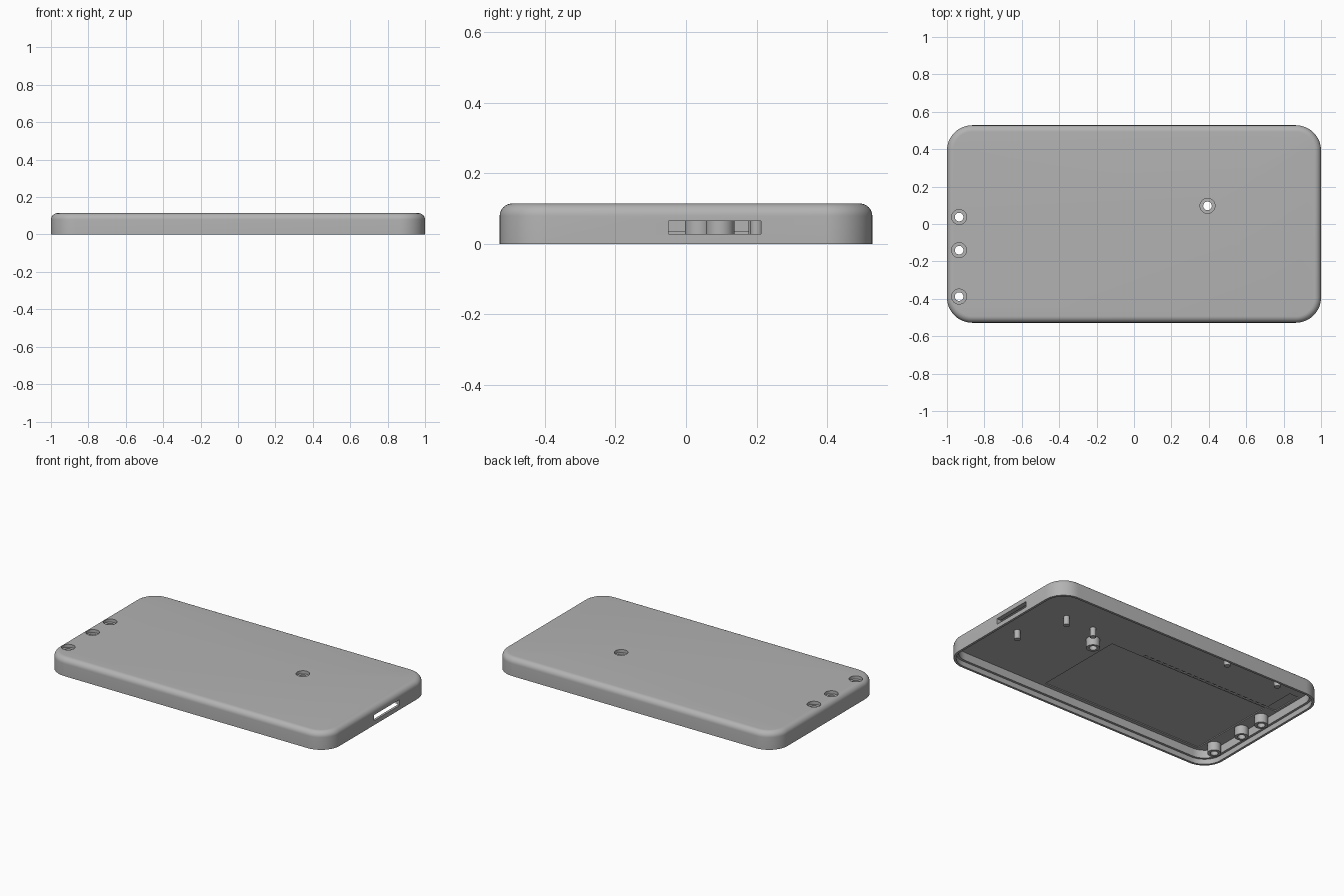
import bpy, bmesh, math

cube = bpy.data.objects.get("Cube")
if cube:
    bpy.data.objects.remove(cube, do_unlink=True)

W, D, H = 2.0, 1.056, 0.114      # overall size
CORNER, FILLET = 0.135, 0.035    # plan corner and top edge radii
WALL, LIP, LIP_H = 0.03, 0.015, 0.033
ROOF = 0.085                     # underside of the top plate
HOLE_R, BORE_R, BORE_Z = 0.023, 0.04, 0.094
BOSS_Z = 0.028

grey = bpy.data.materials.new("plain_grey")
grey.use_nodes = True
colour = (0.45, 0.45, 0.45, 1)
grey.diffuse_color = colour
grey.node_tree.nodes["Principled BSDF"].inputs["Base Color"].default_value = colour


def finish(bm, name):
    bmesh.ops.recalc_face_normals(bm, faces=bm.faces)
    mesh = bpy.data.meshes.new(name)
    bm.to_mesh(mesh)
    bm.free()
    mesh.materials.append(grey)
    ob = bpy.data.objects.new(name, mesh)
    bpy.context.collection.objects.link(ob)
    return ob


def smooth(ob):
    bpy.ops.object.select_all(action='DESELECT')
    ob.select_set(True)
    bpy.context.view_layer.objects.active = ob
    bpy.ops.object.shade_smooth_by_angle(angle=math.radians(30))


def rounded_loop(bm, inset, z, steps=12):
    """Rounded rectangle of vertices, moved in from the outline."""
    r = CORNER - inset
    verts = []
    for q, (sx, sy) in enumerate([(1, 1), (-1, 1), (-1, -1), (1, -1)]):
        for i in range(steps + 1):
            a = (q + i / steps) * math.pi / 2
            verts.append(bm.verts.new((sx * (W / 2 - CORNER) + r * math.cos(a),
                                       sy * (D / 2 - CORNER) + r * math.sin(a), z)))
    return verts


def bridge(bm, a, b):
    for i in range(len(a)):
        j = (i + 1) % len(a)
        bm.faces.new((a[i], a[j], b[j], b[i]))


def box(bm, x0, x1, y0, y1, z0, z1):
    v = bmesh.ops.create_cube(bm, size=1)["verts"]
    bmesh.ops.scale(bm, vec=(x1 - x0, y1 - y0, z1 - z0), verts=v)
    bmesh.ops.translate(bm, vec=((x0 + x1) / 2, (y0 + y1) / 2, (z0 + z1) / 2), verts=v)


def cylinder(bm, x, y, r, z0, z1, sides=32):
    v = bmesh.ops.create_cone(bm, cap_ends=True, segments=sides, radius1=r,
                              radius2=r, depth=z1 - z0)["verts"]
    bmesh.ops.translate(bm, vec=(x, y, (z0 + z1) / 2), verts=v)


def cut(target, bm):
    cutter = finish(bm, "cutter")
    cutter.hide_render = True
    mod = target.modifiers.new("cut", 'BOOLEAN')
    mod.operation, mod.solver, mod.object = 'DIFFERENCE', 'EXACT', cutter
    bpy.context.view_layer.objects.active = target
    bpy.ops.object.modifier_apply(modifier=mod.name)
    bpy.data.objects.remove(cutter, do_unlink=True)


# Case shell: inside plate, stepped lip, outer wall and rounded top edge
profile = [(WALL, ROOF), (WALL, LIP_H), (LIP, LIP_H), (LIP, 0), (0, 0)]
for i in range(9):
    a = i / 8 * math.pi / 2
    profile.append((FILLET * (1 - math.cos(a)), H - FILLET * (1 - math.sin(a))))
bm = bmesh.new()
loops = [rounded_loop(bm, *p) for p in profile]
for a, b in zip(loops, loops[1:]):
    bridge(bm, a, b)
bm.faces.new(loops[0])
bm.faces.new(loops[-1])
shell = finish(bm, "case_shell")

# Screw holes: through hole, then wide counterbore from above
holes = [(-0.935, 0.037), (-0.935, -0.14), (-0.935, -0.388), (0.393, 0.097)]
for r, z in ((HOLE_R, 0.05), (BORE_R, BORE_Z)):
    bm = bmesh.new()
    for x, y in holes:
        cylinder(bm, x, y, r, z, 0.2)
    cut(shell, bm)

# Side slot in the end wall
bm = bmesh.new()
box(bm, 0.9, 1.1, -0.05, 0.213, 0.028, 0.065)
cut(shell, bm)

# Shallow recesses under the plate, with a row of pin pockets
bm = bmesh.new()
box(bm, -0.885, 0.276, -0.475, 0.13, 0.06, ROOF + 0.006)
box(bm, -0.955, -0.89, 0.14, 0.35, 0.06, ROOF + 0.006)
for i in range(20):
    x = 0.03 - i * 0.047
    box(bm, x - 0.015, x + 0.015, 0.14, 0.152, 0.06, ROOF + 0.006)
cut(shell, bm)
smooth(shell)

# Screw bosses: hollow tubes under the plate
for n, (x, y) in enumerate(holes):
    bm = bmesh.new()
    rings = []
    for r, z in ((BORE_R, BOSS_Z), (BORE_R, BORE_Z - 0.002),
                 (HOLE_R, BORE_Z - 0.002), (HOLE_R, BOSS_Z)):
        rings.append([bm.verts.new((x + r * math.cos(k * math.pi / 16),
                                    y + r * math.sin(k * math.pi / 16), z))
                      for k in range(32)])
    for k in range(4):
        bridge(bm, rings[k], rings[(k + 1) % 4])
    smooth(finish(bm, f"screw_boss_{n + 1}"))

# Locating posts
for n, (x, y) in enumerate([(0.795, -0.11), (0.68, 0.2), (0.475, 0.195),
                            (-0.34, 0.44), (-0.72, 0.44)]):
    bm = bmesh.new()
    cylinder(bm, x, y, 0.018, BOSS_Z, ROOF + 0.005, 24)
    smooth(finish(bm, f"locating_post_{n + 1}"))
